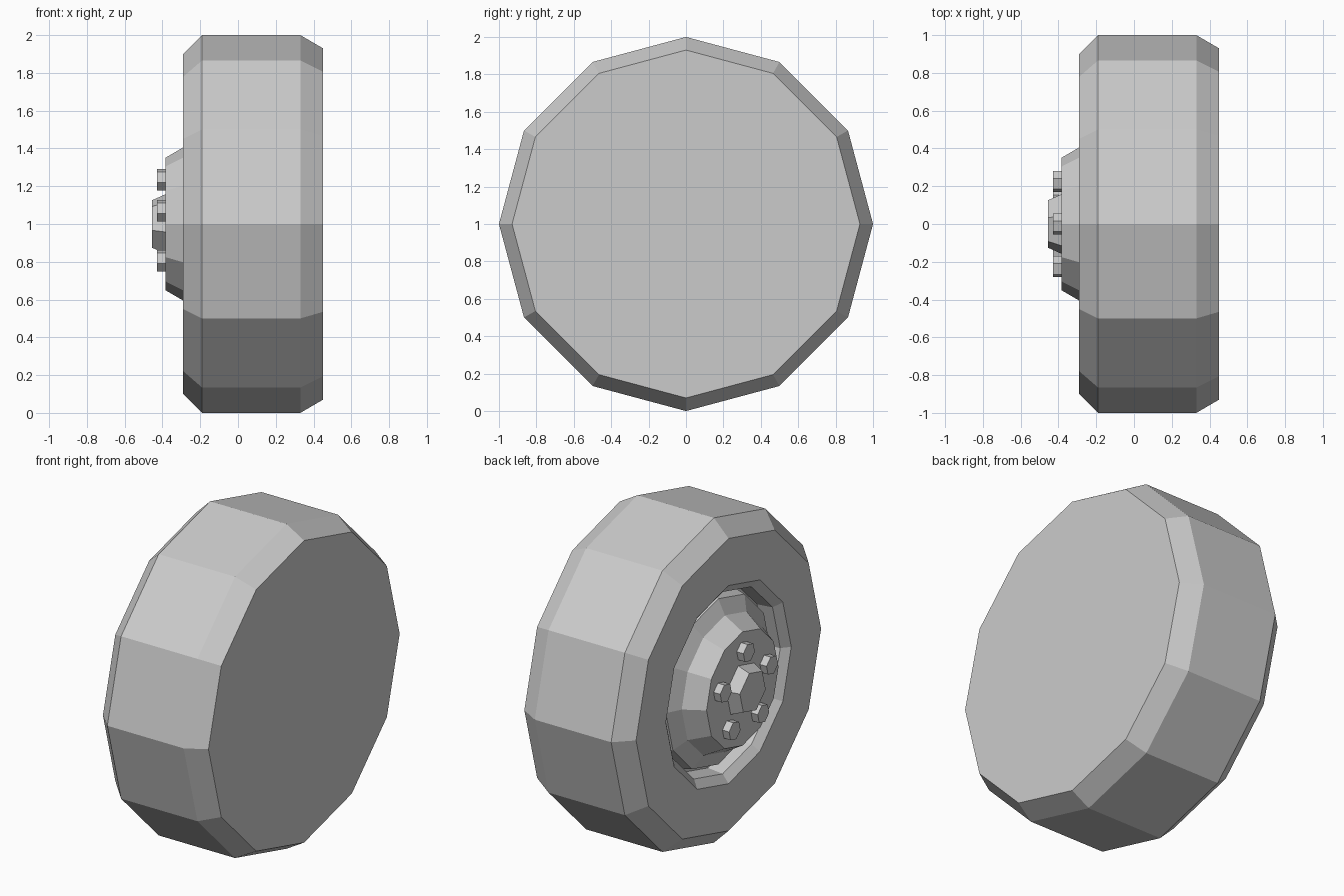
import bpy, bmesh
from math import sin, cos, pi, radians

if "Cube" in bpy.data.objects:
    bpy.data.objects.remove(bpy.data.objects["Cube"])

CZ = 1.0  # axle height; the axle runs along x


def lathe(name, profile, sides, start=0.0, y=0.0, z=CZ, cap_first=True, cap_last=True):
    """Revolve (x, radius) points about the x axis into a flat-sided solid."""
    bm = bmesh.new()
    rings = []
    for x, r in profile:
        rings.append([bm.verts.new((x, y + r * cos(start + 2 * pi * i / sides),
                                    z + r * sin(start + 2 * pi * i / sides)))
                      for i in range(sides)])
    for a, b in zip(rings, rings[1:]):
        for i in range(sides):
            j = (i + 1) % sides
            bm.faces.new((a[i], a[j], b[j], b[i]))
    if cap_first:
        bm.faces.new(rings[0])
    if cap_last:
        bm.faces.new(rings[-1])
    bmesh.ops.recalc_face_normals(bm, faces=bm.faces)
    mesh = bpy.data.meshes.new(name)
    bm.to_mesh(mesh)
    bm.free()
    obj = bpy.data.objects.new(name, mesh)
    bpy.context.collection.objects.link(obj)
    return obj


# Tyre: closed inner side, bevelled tread, sidewall and recessed well
lathe("tyre", [(0.45, 0.93), (0.33, 1.0), (-0.19, 1.0), (-0.29, 0.9),
               (-0.29, 0.61), (-0.25, 0.56), (-0.15, 0.55)], 12)

# Rim: stepped dish with a raised central cone
lathe("rim", [(-0.14, 0.53), (-0.22, 0.51), (-0.265, 0.42), (-0.385, 0.35)], 12)

# Hub cap: tapered six-sided boss
lathe("hub_cap", [(-0.38, 0.165), (-0.455, 0.13)], 6, radians(15))

# Five wheel nuts around the hub
for k in range(5):
    a = radians(90 + 72 * k)
    lathe(f"wheel_nut_{k + 1}", [(-0.38, 0.058), (-0.43, 0.058)], 6,
          radians(15), 0.237 * cos(a), CZ - 0.003 + 0.237 * sin(a))
